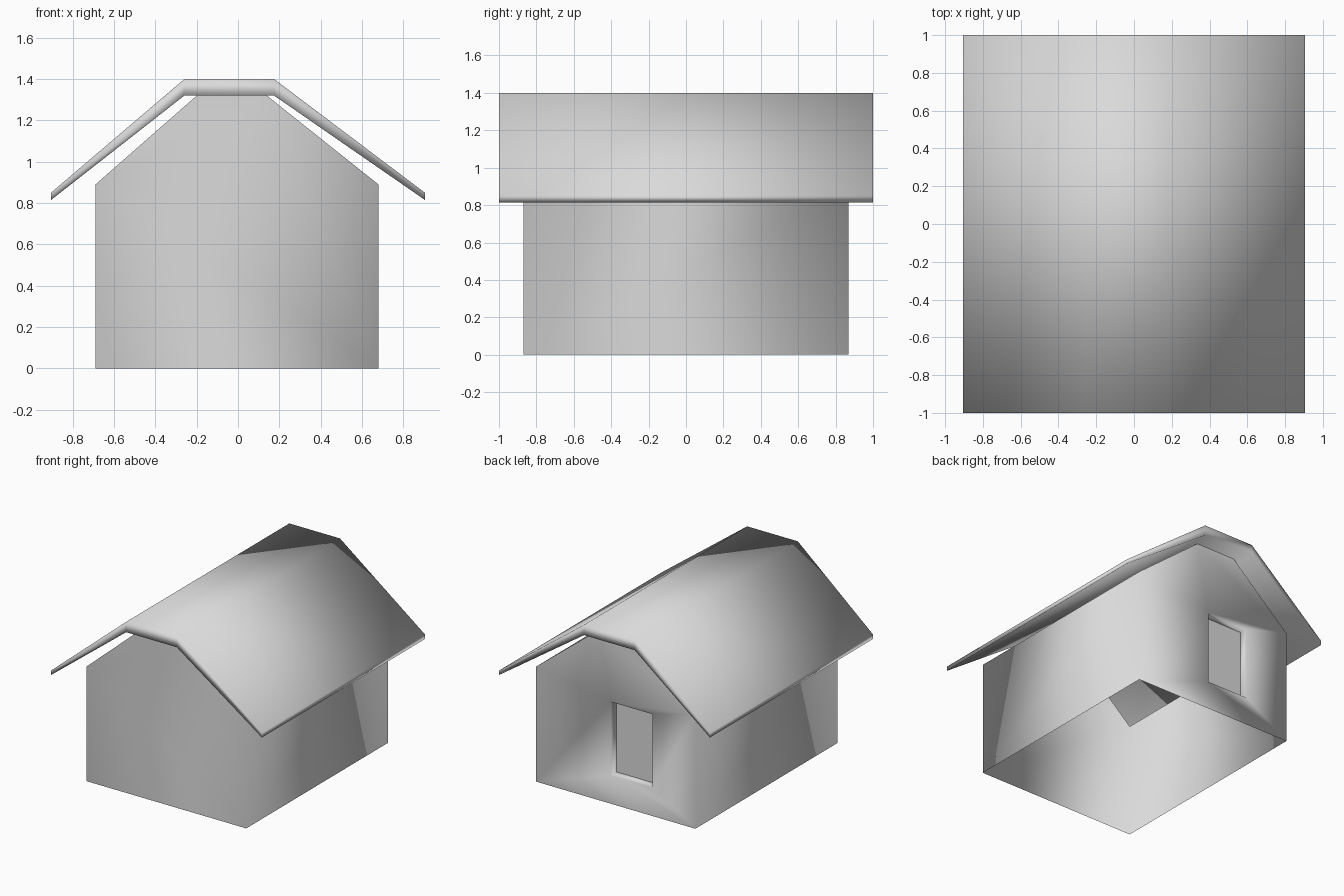
import bpy
import bmesh

cube = bpy.data.objects.get("Cube")
if cube:
    bpy.data.objects.remove(cube, do_unlink=True)

grey = bpy.data.materials.new("plain_grey")
grey.use_nodes = True
COLOUR = (0.7, 0.7, 0.7, 1)
grey.diffuse_color = COLOUR
grey.node_tree.nodes["Principled BSDF"].inputs["Base Color"].default_value = COLOUR


def finish(name, bm):
    """Turn a bmesh into a smooth shaded object with the grey material."""
    bmesh.ops.recalc_face_normals(bm, faces=bm.faces)
    for face in bm.faces:
        face.smooth = True
    mesh = bpy.data.meshes.new(name)
    bm.to_mesh(mesh)
    bm.free()
    mesh.materials.append(grey)
    obj = bpy.data.objects.new(name, mesh)
    bpy.context.collection.objects.link(obj)
    return obj


def ring(bm, profile, y):
    """Place an x, z profile at depth y."""
    return [bm.verts.new((x, y, z)) for x, z in profile]


def strip(bm, a, b, pairs):
    """Join two rings with quads along the given edges."""
    for i, j in pairs:
        bm.faces.new((a[i], a[j], b[j], b[i]))


FRONT, BACK, RECESS = -0.87, 0.87, 0.07
gable = [(-0.69, 0), (0.68, 0), (0.68, 0.89), (0.14, 1.32), (-0.2, 1.32), (-0.69, 0.89)]
window = [(-0.32, 0.22), (0.035, 0.22), (0.035, 0.79), (-0.32, 0.79)]
around_window = [(0, 1), (1, 2), (2, 3), (3, 0)]

# Walls: a shell open at the bottom and under the roof
bm = bmesh.new()
front = ring(bm, gable, FRONT)
back = ring(bm, gable, BACK)
bm.faces.new(front)
strip(bm, front, back, [(1, 2), (5, 0)])

# Back wall faces surrounding the window opening
bl, br, er, tr, tl, el = back
opening = ring(bm, window, BACK)
wbl, wbr, wtr, wtl = opening
for loop in ((bl, br, wbr, wbl), (br, er, wtr, wbr),
             (er, tr, tl, el, wtl, wtr), (el, bl, wbl, wtl)):
    bm.faces.new(loop)

# Window reveal
strip(bm, opening, ring(bm, window, BACK - RECESS), around_window)
finish("walls", bm)

# Window pane at the bottom of the recess
bm = bmesh.new()
pane = bm.faces.new(ring(bm, window, BACK - RECESS))
pane.normal_update()
finish("window_pane", bm)

# Roof: a bent slab overhanging all sides
roof_top = [(-0.905, 0.85), (-0.26, 1.4), (0.175, 1.4), (0.905, 0.85)]
roof_under = [(0.905, 0.815), (0.175, 1.32), (-0.26, 1.32), (-0.905, 0.815)]
profile = roof_top + roof_under
bm = bmesh.new()
near = ring(bm, profile, -1)
far = ring(bm, profile, 1)
count = len(profile)
strip(bm, near, far, [(i, (i + 1) % count) for i in range(count)])
for end in (near, far):
    for i in range(3):
        bm.faces.new((end[i], end[i + 1], end[count - 2 - i], end[count - 1 - i]))
finish("roof", bm)
